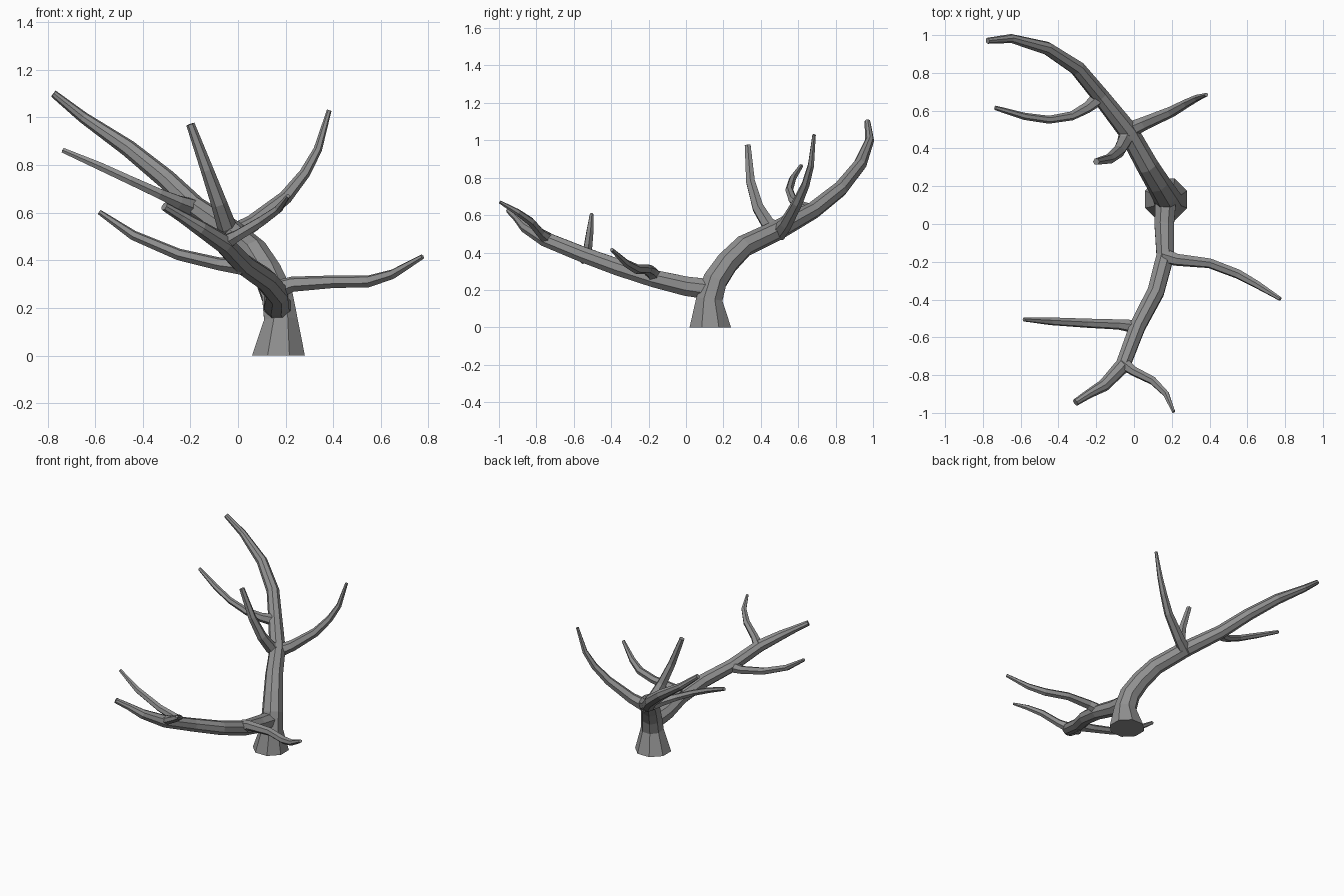
import bpy, bmesh, math
from mathutils import Vector

cube = bpy.data.objects.get("Cube")
if cube:
    bpy.data.objects.remove(cube, do_unlink=True)

# Single bark colour
bark = bpy.data.materials.new("grey_bark")
bark.use_nodes = True
grey = (0.28, 0.28, 0.28, 1)
bark.diffuse_color = grey
shader = next(n for n in bark.node_tree.nodes if n.type == 'BSDF_PRINCIPLED')
shader.inputs["Base Color"].default_value = grey
shader.inputs["Roughness"].default_value = 0.9


def limb(name, sides, path, start_dir=None):
    """Faceted tapering tube; each path entry is x, y, z, radius."""
    pts = [Vector(p[:3]) for p in path]
    bm = bmesh.new()
    rings, axis, prev = [], Vector((1, 0, 0)), None
    for i, p in enumerate(pts):
        ahead = (pts[min(i + 1, len(pts) - 1)] - p).normalized()
        behind = (p - pts[max(i - 1, 0)]).normalized()
        tangent = (ahead + behind).normalized()
        if i == 0 and start_dir:
            tangent = Vector(start_dir)
        # carry the ring's frame along the path without twisting
        if prev is None:
            axis = tangent.orthogonal().normalized()
        else:
            axis = prev.rotation_difference(tangent) @ axis
        prev = tangent
        side = tangent.cross(axis)
        ring = []
        for k in range(sides):
            a = math.tau * (k + 0.5) / sides
            ring.append(bm.verts.new(p + (axis * math.cos(a) + side * math.sin(a)) * path[i][3]))
        rings.append(ring)
    for lo, hi in zip(rings, rings[1:]):
        for k in range(sides):
            n = (k + 1) % sides
            bm.faces.new((lo[k], lo[n], hi[n], hi[k]))
    bm.faces.new(rings[0][::-1])
    bm.faces.new(rings[-1])
    bmesh.ops.recalc_face_normals(bm, faces=bm.faces)
    mesh = bpy.data.meshes.new(name)
    bm.to_mesh(mesh)
    bm.free()
    mesh.materials.append(bark)
    obj = bpy.data.objects.new(name, mesh)
    bpy.context.collection.objects.link(obj)


# Flared trunk sweeping into the rear bough
limb("trunk_and_rear_bough", 8, [
    (.17, .13, 0, .12), (.18, .125, .15, .076), (.165, .155, .25, .07),
    (.125, .22, .345, .064), (.07, .31, .435, .059), (-.03, .49, .52, .054),
    (-.18, .68, .625, .046), (-.3, .825, .74, .042), (-.46, .93, .87, .036),
    (-.65, .982, 1.0, .024), (-.775, .97, 1.1, .016)], (0, 0, 1))

# Front bough
limb("front_bough", 8, [
    (.17, .15, .2, .06), (.16, 0, .22, .056), (.165, -.17, .26, .05),
    (.115, -.36, .32, .048), (.02, -.54, .385, .045), (-.06, -.75, .47, .042),
    (-.16, -.855, .535, .033), (-.24, -.9, .585, .024), (-.31, -.945, .627, .019)])

# Shoots on the front bough
limb("front_left_shoot", 6, [
    (.16, -.17, .275, .042), (.23, -.19, .3, .033), (.4, -.208, .31, .027),
    (.55, -.265, .312, .026), (.65, -.32, .342, .021), (.775, -.397, .415, .011)])
limb("front_right_shoot", 6, [
    (.02, -.545, .375, .038), (-.08, -.532, .385, .028), (-.25, -.525, .425, .025),
    (-.44, -.515, .505, .021), (-.583, -.505, .603, .011)])
limb("front_fork_shoot", 6, [
    (-.06, -.735, .47, .036), (0, -.78, .505, .026), (.1, -.83, .565, .023),
    (.17, -.9, .615, .018), (.21, -.995, .67, .009)])

# Shoots on the rear bough
limb("rear_left_shoot", 6, [
    (-.04, .49, .5, .045), (.06, .535, .555, .036), (.2, .595, .665, .029),
    (.28, .64, .765, .023), (.335, .668, .865, .018), (.383, .685, 1.03, .01)])
limb("rear_upright_shoot", 6, [
    (-.03, .5, .51, .05), (-.05, .44, .55, .04), (-.08, .385, .64, .034),
    (-.13, .345, .78, .027), (-.2, .33, .972, .018)])
limb("rear_right_shoot", 6, [
    (-.17, .68, .615, .042), (-.25, .615, .645, .03), (-.33, .572, .68, .024),
    (-.45, .552, .735, .021), (-.58, .57, .795, .019), (-.735, .615, .862, .012)])
